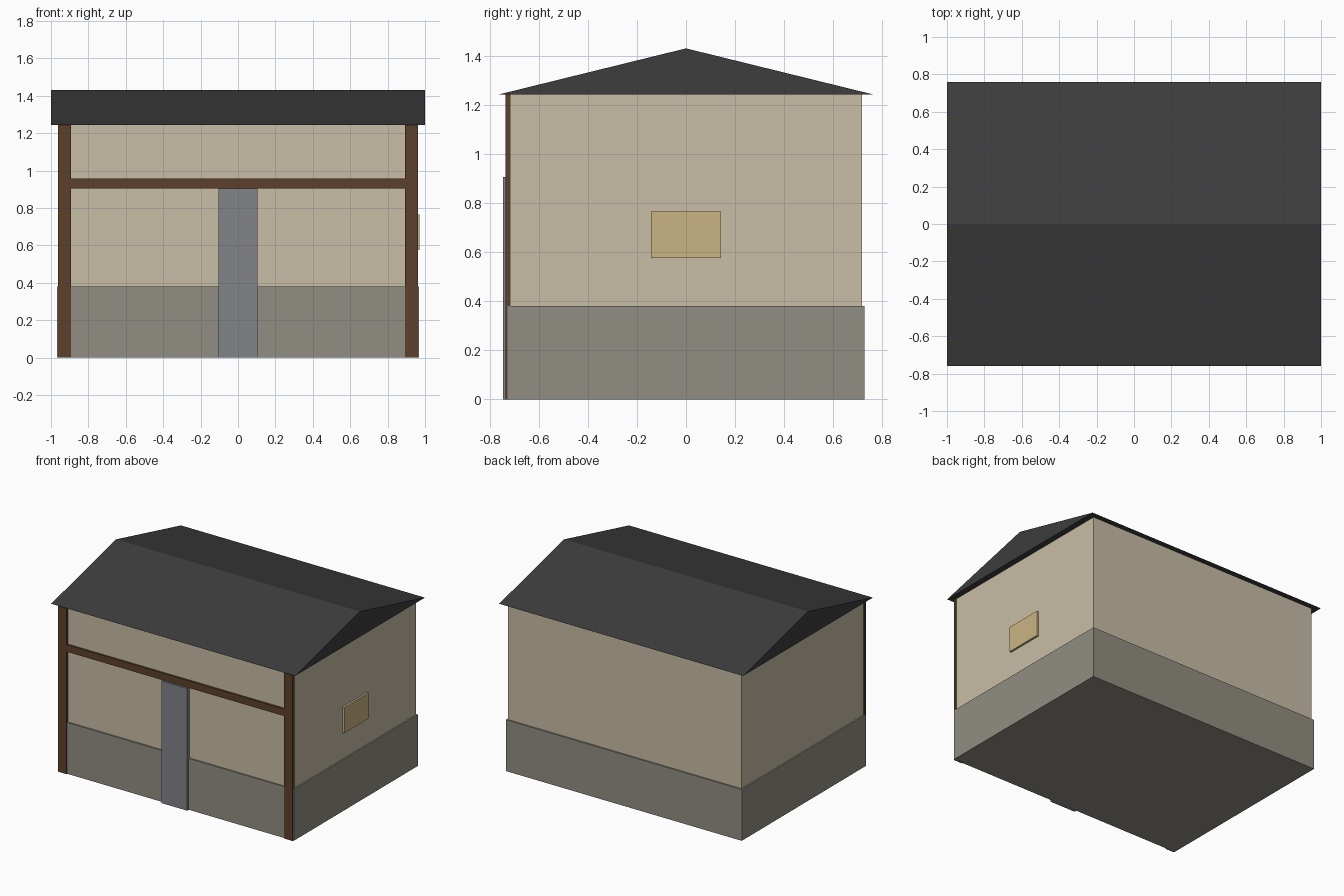
import bpy

if "Cube" in bpy.data.objects:
    bpy.data.objects.remove(bpy.data.objects["Cube"])


def material(name, r, g, b):
    # 8-bit display colour to linear diffuse colour
    def lin(c):
        c /= 255
        return c / 12.92 if c <= 0.04045 else ((c + 0.055) / 1.055) ** 2.4
    m = bpy.data.materials.new(name)
    m.diffuse_color = (lin(r), lin(g), lin(b), 1)
    m.use_nodes = True
    m.node_tree.nodes["Principled BSDF"].inputs["Base Color"].default_value = m.diffuse_color
    return m


plaster = material("cream plaster", 200, 189, 166)
stone = material("grey stone", 145, 141, 130)
timber = material("brown timber", 92, 64, 43)
slate = material("dark slate", 61, 61, 62)
door_paint = material("blue grey door", 130, 131, 137)
glow = material("warm window", 202, 180, 131)


def mesh_object(name, verts, faces, mat):
    me = bpy.data.meshes.new(name)
    me.from_pydata(verts, [], faces)
    me.materials.append(mat)
    ob = bpy.data.objects.new(name, me)
    bpy.context.collection.objects.link(ob)
    return ob


def box(name, x, y, z, mat):
    verts = [(a, b, c) for a in x for b in y for c in z]
    faces = [(0, 1, 3, 2), (4, 6, 7, 5), (0, 4, 5, 1),
             (2, 3, 7, 6), (0, 2, 6, 4), (1, 5, 7, 3)]
    return mesh_object(name, verts, faces, mat)


# Stone plinth and plastered walls
box("stone_base", (-0.967, 0.967), (-0.728, 0.728), (0, 0.38), stone)
box("walls", (-0.956, 0.956), (-0.717, 0.717), (0.002, 1.245), plaster)

# Front timber frame
for side, name in ((-1, "left_post"), (1, "right_post")):
    box(name, sorted((side * 0.893, side * 0.962)), (-0.735, -0.714), (0, 1.245), timber)
box("cross_beam", (-0.893, 0.893), (-0.731, -0.714), (0.905, 0.957), timber)

# Door and side window
box("door", (-0.105, 0.105), (-0.746, -0.714), (0, 0.905), door_paint)
box("side_window", (0.95, 0.971), (-0.142, 0.142), (0.575, 0.765), glow)

# Gable roof: a closed triangular prism along x
profile = [(-0.76, 1.243), (0.76, 1.243), (0, 1.43)]
mesh_object("roof", [(x, y, z) for x in (-1, 1) for y, z in profile],
            [(0, 2, 1), (3, 4, 5), (0, 1, 4, 3), (1, 2, 5, 4), (2, 0, 3, 5)], slate)
